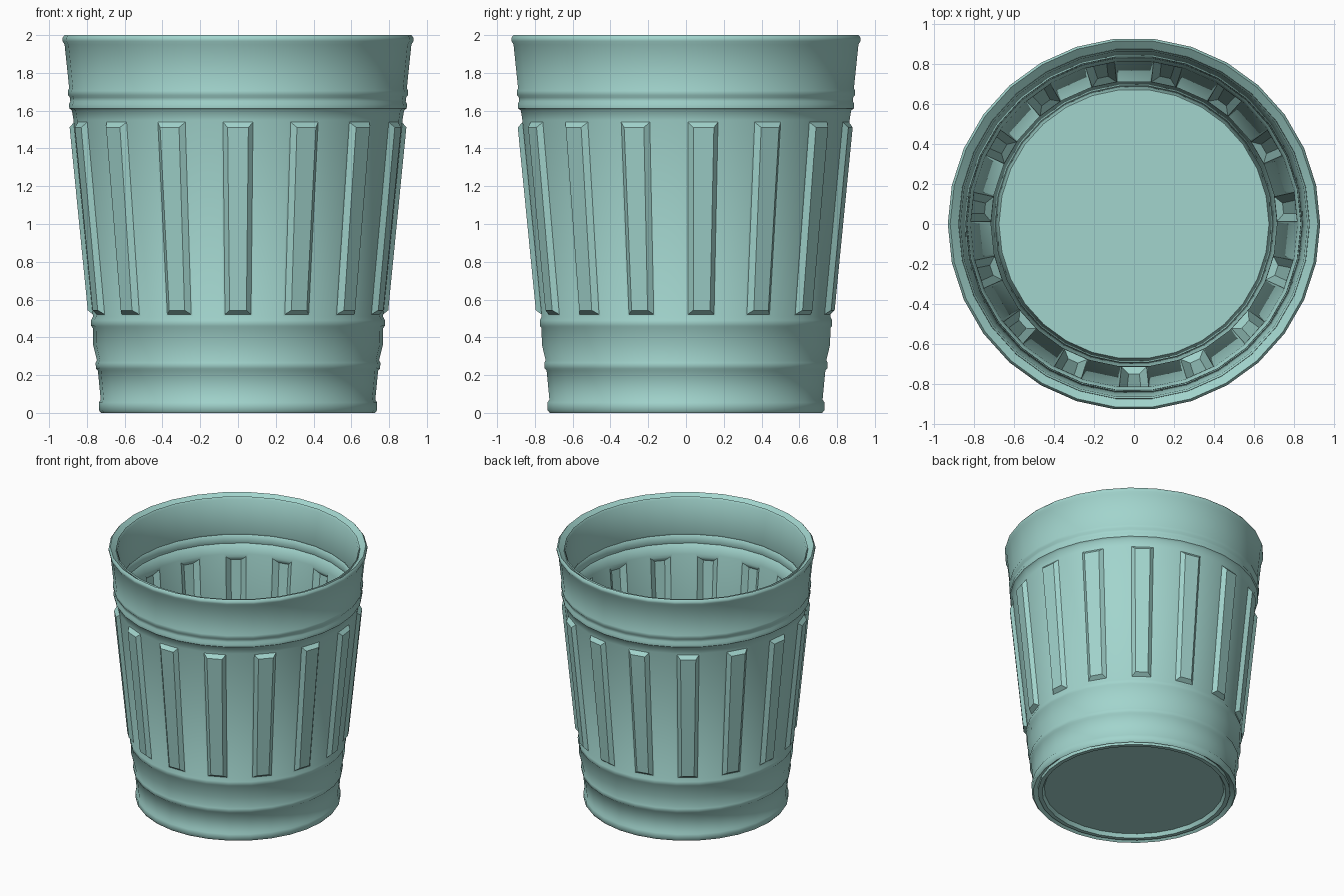
import bpy, bmesh
from math import cos, sin, pi, radians

if "Cube" in bpy.data.objects:
    bpy.data.objects.remove(bpy.data.objects["Cube"], do_unlink=True)

SIDES = 30
WALL = 0.055

teal = bpy.data.materials.new("pale_teal")
teal.use_nodes = True
colour = (0.36, 0.66, 0.61, 1)
teal.diffuse_color = colour
teal.node_tree.nodes["Principled BSDF"].inputs["Base Color"].default_value = colour


def lathe(bm, profile):
    """Revolve (radius, height) points; return the rings and the rows of faces."""
    rings = [[bm.verts.new((r * cos(2 * pi * i / SIDES), r * sin(2 * pi * i / SIDES), z))
              for i in range(SIDES)] for r, z in profile]
    rows = []
    for a, b in zip(rings, rings[1:]):
        rows.append([bm.faces.new((a[i], a[(i + 1) % SIDES], b[(i + 1) % SIDES], b[i]))
                     for i in range(SIDES)])
    return rings, rows


def finish(bm, name):
    mesh = bpy.data.meshes.new(name)
    bm.to_mesh(mesh)
    bm.free()
    obj = bpy.data.objects.new(name, mesh)
    bpy.context.collection.objects.link(obj)
    mesh.materials.append(teal)
    bpy.ops.object.select_all(action='DESELECT')
    obj.select_set(True)
    bpy.context.view_layer.objects.active = obj
    return obj


# Outer wall: foot ring, lower bands, ribbed middle, upper bands, rim
lower = [(0.725, 0), (0.737, 0.015), (0.737, 0.055), (0.727, 0.07),
         (0.742, 0.225), (0.752, 0.235), (0.754, 0.265), (0.747, 0.28),
         (0.767, 0.36), (0.769, 0.45), (0.777, 0.46), (0.778, 0.49), (0.768, 0.51)]
upper = [(0.871, 1.55), (0.879, 1.6), (0.893, 1.612), (0.895, 1.635), (0.888, 1.65),
         (0.89, 1.67), (0.899, 1.682), (0.9, 1.705), (0.894, 1.72),
         (0.918, 1.95), (0.929, 1.968), (0.93, 1.985), (0.918, 2)]
bm = bmesh.new()
rings, rows = lathe(bm, lower + upper)
bm.normal_update()

# Raised ribs on every second panel, one centred on the front
middle = rows[len(lower) - 1]
ribs = [f for i, f in enumerate(middle) if i % 2 == 0]
bmesh.ops.inset_individual(bm, faces=ribs, thickness=0.016)
bmesh.ops.inset_individual(bm, faces=ribs, thickness=0.035, depth=0.028)
bm.normal_update()
can = finish(bm, "can_wall")
shell = can.modifiers.new("thickness", 'SOLIDIFY')
shell.thickness = WALL
shell.offset = -1
bpy.ops.object.modifier_apply(modifier=shell.name)
bpy.ops.object.shade_smooth_by_angle(angle=radians(42))

# Floor plate just above the ground, with a lip around its underside
bm = bmesh.new()
rings, rows = lathe(bm, [(0.645, 0.03), (0.66, 0.002), (0.69, 0.002), (0.69, 0.06)])
bm.faces.new(rings[0][::-1])
bm.faces.new(rings[-1])
finish(bm, "can_floor")
bpy.ops.object.shade_smooth_by_angle(angle=radians(35))
